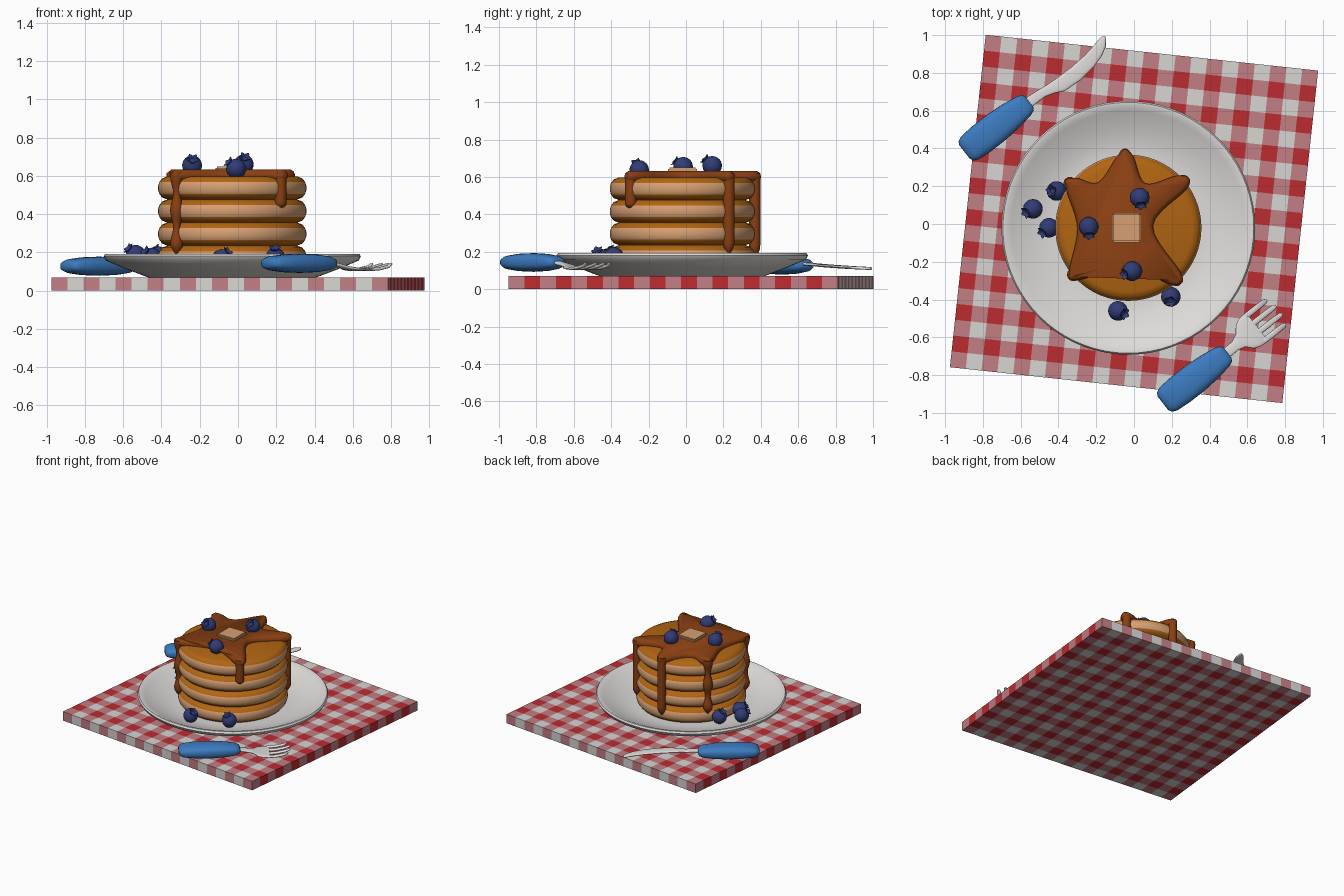
import bpy, bmesh, math, random
from mathutils import Vector, Matrix

if "Cube" in bpy.data.objects:
    bpy.data.objects.remove(bpy.data.objects["Cube"])

random.seed(4)
CX, CY = -0.03, -0.02          # centre of plate and stack


def mat(name, r, g, b):
    m = bpy.data.materials.new(name)
    m.diffuse_color = (r, g, b, 1)
    m.use_nodes = True
    m.node_tree.nodes["Principled BSDF"].inputs["Base Color"].default_value = m.diffuse_color
    return m


WHITE = mat("white", 0.68, 0.67, 0.65)
PINK = mat("gingham pink", 0.54, 0.21, 0.23)
RED = mat("gingham red", 0.50, 0.025, 0.03)
CHINA = mat("china", 0.74, 0.72, 0.70)
BROWN = mat("pancake brown", 0.44, 0.13, 0.006)
TAN = mat("pancake tan", 0.68, 0.35, 0.17)
SYRUP = mat("syrup brown", 0.25, 0.05, 0.006)
BERRY = mat("berry blue", 0.03, 0.045, 0.18)
BLUE = mat("handle blue", 0.045, 0.20, 0.53)


def finish(bm, name, mats, smooth=True):
    bmesh.ops.recalc_face_normals(bm, faces=bm.faces)
    me = bpy.data.meshes.new(name)
    bm.to_mesh(me)
    bm.free()
    for m in mats:
        me.materials.append(m)
    ob = bpy.data.objects.new(name, me)
    bpy.context.collection.objects.link(ob)
    if smooth:
        bpy.ops.object.select_all(action='DESELECT')
        ob.select_set(True)
        bpy.context.view_layer.objects.active = ob
        bpy.ops.object.shade_smooth_by_angle(angle=math.radians(45))
    return ob


def bridge(bm, rings, cap=True):
    """Skin a list of equal vertex rings."""
    for a, b in zip(rings, rings[1:]):
        n = len(a)
        for i in range(n):
            j = (i + 1) % n
            bm.faces.new((a[i], a[j], b[j], b[i]))
    if cap:
        bm.faces.new(rings[0])
        bm.faces.new(rings[-1])


def lathe(profile, steps):
    bm = bmesh.new()
    rings = [[bm.verts.new((r * math.cos(t), r * math.sin(t), z))
              for t in (2 * math.pi * i / steps for i in range(steps))]
             for r, z in profile]
    bridge(bm, rings)
    return bm


def loft(name, sections, material, power=1.0, n=20):
    """Sections are (centre, half axis a, half axis b)."""
    def s(x):
        return math.copysign(abs(x) ** power, x)
    bm = bmesh.new()
    rings = []
    for c, a, b in sections:
        rings.append([bm.verts.new(Vector(c) + Vector(a) * s(math.cos(t)) + Vector(b) * s(math.sin(t)))
                      for t in (2 * math.pi * i / n for i in range(n))])
    bridge(bm, rings)
    return finish(bm, name, [material])


# gingham cloth: grid of cells coloured by row and column
N, SIDE = 21, 1.77
bm = bmesh.new()
bmesh.ops.create_grid(bm, x_segments=N, y_segments=N, size=SIDE / 2)
top = bmesh.ops.extrude_face_region(bm, geom=bm.faces[:])
bmesh.ops.translate(bm, vec=(0, 0, 0.07), verts=[g for g in top["geom"] if isinstance(g, bmesh.types.BMVert)])
for f in bm.faces:
    c = f.calc_center_median()
    col, row = (min(N - 1, max(0, int((p / SIDE + 0.5) * N))) for p in (c.x, c.y))
    f.material_index = (col % 2 == 0) + (row % 2 == 1)
cloth = finish(bm, "gingham_cloth", [WHITE, PINK, RED], smooth=False)
cloth.location = (0, 0.027, 0)
cloth.rotation_euler.z = math.radians(-6.15)

# plate
plate = finish(lathe([(0.01, 0.115), (0.40, 0.115), (0.46, 0.122), (0.54, 0.146), (0.62, 0.178),
                      (0.65, 0.193), (0.664, 0.193), (0.672, 0.18), (0.66, 0.157), (0.56, 0.115),
                      (0.46, 0.077), (0.44, 0.07), (0.01, 0.07)], 72), "plate", [CHINA])
plate.location = (CX, CY, 0)

# pancake stack: brown faces, tan rim
half = [(0.387, 0.012), (0.381, 0.031), (0.366, 0.05), (0.34, 0.06), (0.01, 0.061)]
for k, z in enumerate((0.175, 0.296, 0.416, 0.537)):
    bm = lathe([(r, -h) for r, h in reversed(half)] + half, 64)
    for f in bm.faces:
        f.material_index = int(abs(f.calc_center_median().z) < 0.03)
    finish(bm, "pancake_%d" % (k + 1), [BROWN, TAN]).location = (CX, CY, z)

# syrup pool: star outline through lobes and valleys
lobes = [(-0.05, 0.40), (-0.365, 0.235), (-0.345, -0.29), (0.245, -0.32), (0.285, 0.25)]
valleys = [(-0.19, 0.22), (-0.30, -0.02), (-0.03, -0.225), (0.10, -0.01), (0.06, 0.215)]
ctrl = []
for L, V in zip(lobes, valleys):
    L = Vector(L)
    d = (L - Vector((CX, CY))).normalized()
    t = Vector((-d.y, d.x))
    ctrl += [L - d * 0.045 - t * 0.045, L, L - d * 0.045 + t * 0.045, Vector(V)]
outline = []
M = len(ctrl)
for i in range(M):
    p0, p1, p2, p3 = (ctrl[(i + k) % M] for k in (-1, 0, 1, 2))
    for k in range(6):
        u = k / 6
        outline.append(0.5 * (2 * p1 + (p2 - p0) * u + (2 * p0 - 5 * p1 + 4 * p2 - p3) * u * u
                              + (3 * p1 - p0 - 3 * p2 + p3) * u ** 3))
bm = bmesh.new()
rings = []
for inset, z in ((0.01, 0.58), (0, 0.592), (0, 0.608), (0.007, 0.623), (0.022, 0.633)):
    ring = []
    for i, p in enumerate(outline):
        e = (outline[(i + 1) % len(outline)] - outline[i - 1]).normalized()
        q = p + Vector((-e.y, e.x)) * inset
        ring.append(bm.verts.new((q.x, q.y, z)))
    rings.append(ring)
bridge(bm, rings)
finish(bm, "syrup_pool", [SYRUP])

# syrup drips running down the side, some with beads
for k, (L, end, beads) in enumerate(zip(lobes, (0.17, 0.20, 0.19, 0.43, 0.19), (0, 1, 1, 0, 0))):
    d = (Vector(L) - Vector((CX, CY))).normalized()
    p = Vector(L) - d * 0.033
    secs = []
    steps = 20
    for i in range(steps + 1):
        f = i / steps
        z = 0.618 + (end - 0.618) * f
        r = 0.031
        if beads:
            r = 0.027 + 0.008 * math.cos((f - 0.88) * 15)
        r *= min(1, math.sqrt(max(0.04, (1 - f) * 9)))
        secs.append(((p.x, p.y, z), (r, 0, 0), (0, r, 0)))
    loft("syrup_drip_%d" % (k + 1), secs, SYRUP, n=14)

# butter pat
bm = bmesh.new()
bmesh.ops.create_cube(bm, size=1, matrix=Matrix.Translation((-0.04, -0.02, 0.63)) @ Matrix.Diagonal((0.155, 0.155, 0.04, 1)))
bmesh.ops.bevel(bm, geom=bm.edges[:], offset=0.008, segments=2, affect='EDGES')
finish(bm, "butter", [TAN])

# blueberries: sphere with a five pointed crown around a dimple
R = 0.052
for k, (x, y, z) in enumerate([(0.03, 0.14, 0.66), (-0.24, -0.015, 0.655), (-0.01, -0.25, 0.638),
                               (-0.41, 0.175, 0.178), (-0.535, 0.08, 0.187), (-0.45, -0.02, 0.172),
                               (-0.085, -0.46, 0.165), (0.195, -0.385, 0.172)]):
    prof = [(R * math.sin(a), -R * math.cos(a)) for a in (math.radians(4 + 16 * i) for i in range(10))]
    prof += [(0.021, 0.05), (0.028, 0.060), (0.019, 0.052), (0.014, 0.042), (0.001, 0.040)]
    bm = lathe(prof, 20)
    for v in bm.verts:
        if v.co.z > 0.058:
            s = 1 + 0.22 * math.cos(5 * math.atan2(v.co.y, v.co.x))
            v.co = (v.co.x * s, v.co.y * s, 0.049 + 0.010 * s)
    ob = finish(bm, "blueberry_%d" % (k + 1), [BERRY])
    ob.location = (x, y, z)
    ob.rotation_euler = (random.uniform(-0.9, 0.9), random.uniform(-0.9, 0.9), random.uniform(0, 6))


# cutlery: pieces lofted along local x, (along, across, half width, height, half thickness)
def piece(name, rows, material, place, power=1.0, n=20):
    ob = loft(name, [((u, v, z), (0, w, 0), (0, 0, h)) for u, v, w, z, h in rows], material, power, n)
    ob.location = (place[0], place[1], 0)
    ob.rotation_euler.z = math.radians(38)


KNIFE, FORK = (-0.725, 0.515), (0.325, -0.815)
handle = [(-0.218, 0.045, 0.015), (-0.208, 0.065, 0.028), (-0.18, 0.077, 0.038), (-0.1, 0.083, 0.047),
          (0, 0.083, 0.05), (0.1, 0.075, 0.046), (0.18, 0.062, 0.036), (0.205, 0.052, 0.026), (0.216, 0.035, 0.013)]
for name, place, z in (("knife", KNIFE, 0.128), ("fork", FORK, 0.143)):
    piece(name + "_handle", [(u, 0, w, z, h) for u, w, h in handle], BLUE, place, 0.75, 28)

# knife blade from its upper and lower edge
edges = [(0.18, 0.03, -0.03), (0.3, 0.018, -0.032), (0.35, 0.012, -0.048), (0.40, 0.008, -0.072),
         (0.5, 0.006, -0.078), (0.6, 0.012, -0.066), (0.67, 0.024, -0.045), (0.715, 0.034, -0.02),
         (0.735, 0.033, 0.005), (0.745, 0.026, 0.015)]
piece("knife_blade", [(u, (a + b) / 2, (a - b) / 2, 0.135 - 0.045 * (u - 0.2), 0.008) for u, a, b in edges],
      CHINA, KNIFE, 0.7, 16)

# fork neck, palm and four tines
piece("fork_palm", [(0.18, 0, 0.028, 0.145, 0.012), (0.27, 0.004, 0.028, 0.13, 0.01),
                    (0.31, 0.008, 0.042, 0.12, 0.009), (0.34, 0.01, 0.078, 0.115, 0.008),
                    (0.375, 0.012, 0.093, 0.111, 0.008), (0.41, 0.012, 0.096, 0.11, 0.008),
                    (0.425, 0.012, 0.094, 0.11, 0.008)], CHINA, FORK, 0.7, 20)
for k in range(4):
    s = k - 1.5
    v, tip = 0.012 + s * 0.054, 0.575 - 0.01 * s * s
    piece("fork_tine_%d" % (k + 1), [(0.41, v, 0.016, 0.11, 0.008), (0.47, v, 0.016, 0.114, 0.008),
                                     (0.53, v, 0.015, 0.126, 0.008), (tip - 0.012, v, 0.013, 0.136, 0.007),
                                     (tip, v, 0.006, 0.14, 0.004)], CHINA, FORK, 0.8, 12)
